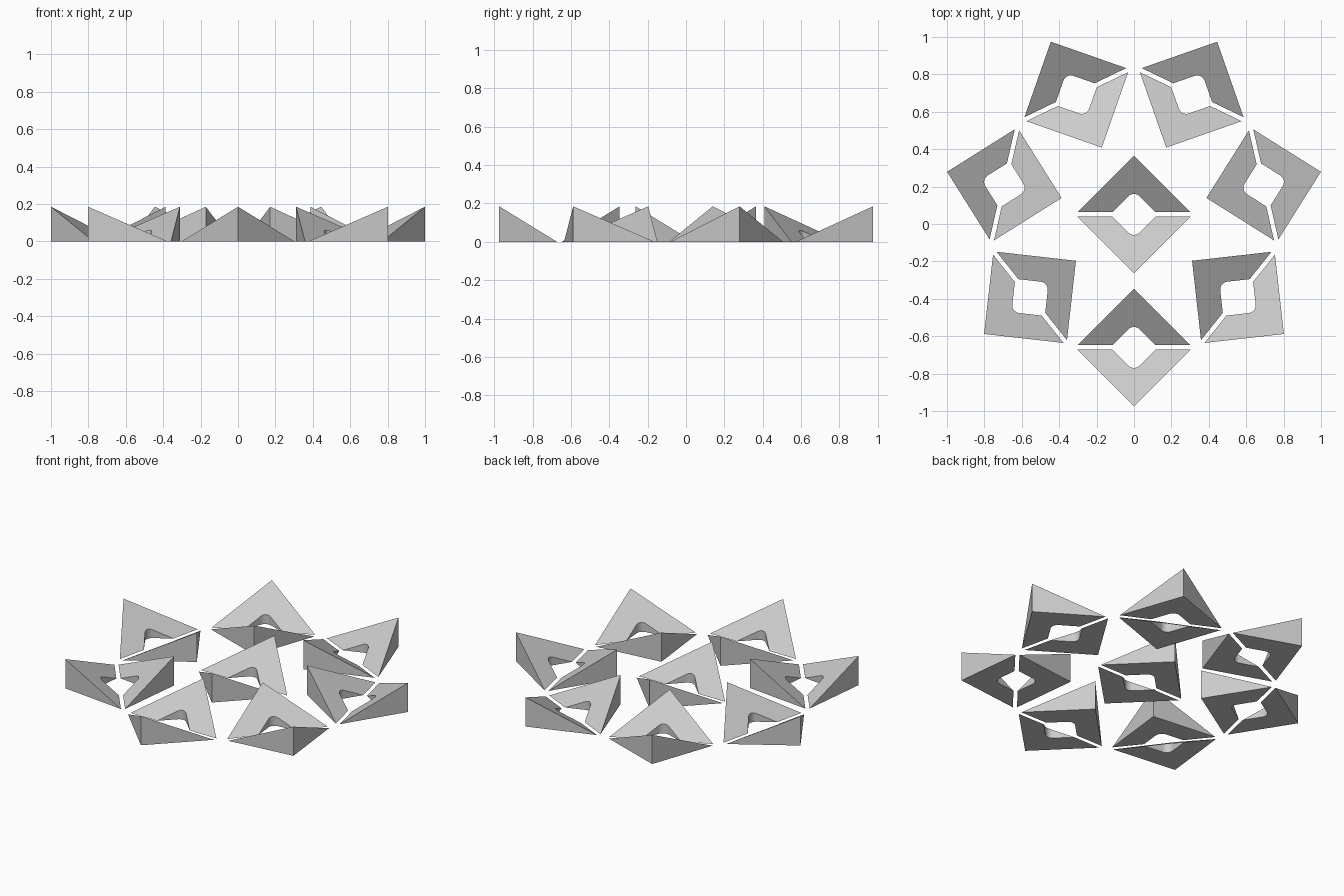
import bpy, bmesh
from math import pi, sin, cos, radians
from mathutils import Vector

cube = bpy.data.objects.get("Cube")
if cube:
    bpy.data.objects.remove(cube)

HALF = 0.302          # half length of a wedge's thin edge, also its depth
HEIGHT = 0.185        # height at the raised corner
GAP = 0.012           # half the slot between paired wedges
NOTCH = 0.115         # half width of the notch
FILLET = 0.042        # radius of the notch corner
RING = 0.711          # radius of the ring of pairs
CENTRE = Vector((0, 0.051, 0))
STEPS = 8

grey = bpy.data.materials.new("light_grey")
grey.use_nodes = True
colour = (0.6, 0.6, 0.6, 1)
grey.diffuse_color = colour
grey.node_tree.nodes["Principled BSDF"].inputs["Base Color"].default_value = colour


def wedge_outline():
    """Right triangle with a rounded right-angled notch in its long side."""
    arc_y = NOTCH - FILLET * 2 ** 0.5
    arc = []
    for i in range(STEPS + 1):
        a = radians(135 - 90 * i / STEPS)
        arc.append((FILLET * cos(a), arc_y + FILLET * sin(a)))
    return [(-HALF, 0), (-NOTCH, 0), *arc, (NOTCH, 0), (HALF, 0), (0, HALF)]


def wedge_mesh():
    """Sloping top rising from the thin edge, flat base, upright walls."""
    bm = bmesh.new()
    base, top = [], []
    for x, y in wedge_outline():
        low = bm.verts.new((x, y + GAP, 0))
        base.append(low)
        top.append(bm.verts.new((x, y + GAP, HEIGHT * y / HALF)) if y > 0 else low)
    bm.faces.new(base)
    bm.faces.new(top)
    for i in range(len(base)):
        j = (i + 1) % len(base)
        wall = list(dict.fromkeys((base[i], base[j], top[j], top[i])))
        if len(wall) > 2:
            bm.faces.new(wall)
    bmesh.ops.recalc_face_normals(bm, faces=bm.faces)
    # Smooth only along the rounded notch corner
    for f in bm.faces:
        f.smooth = True
    for e in bm.edges:
        e.smooth = e.calc_face_angle(pi) < radians(20)
    mesh = bpy.data.meshes.new("wedge")
    bm.to_mesh(mesh)
    bm.free()
    mesh.materials.append(grey)
    return mesh


def place_pair(name, mesh, location, angle):
    for side, turn in (("inner", 0), ("outer", pi)):
        wedge = bpy.data.objects.new(f"{name}_{side}_wedge", mesh)
        wedge.location = location
        wedge.rotation_euler.z = angle + turn
        bpy.context.collection.objects.link(wedge)


wedge = wedge_mesh()

# Middle pair
place_pair("middle", wedge, CENTRE, 0)

# Ring of seven pairs, raised corners pointing to and from the middle
for k in range(7):
    turn = 2 * pi * k / 7
    spot = CENTRE + Vector((RING * sin(turn), -RING * cos(turn), 0))
    place_pair(f"ring_{k + 1}", wedge, spot, turn)
